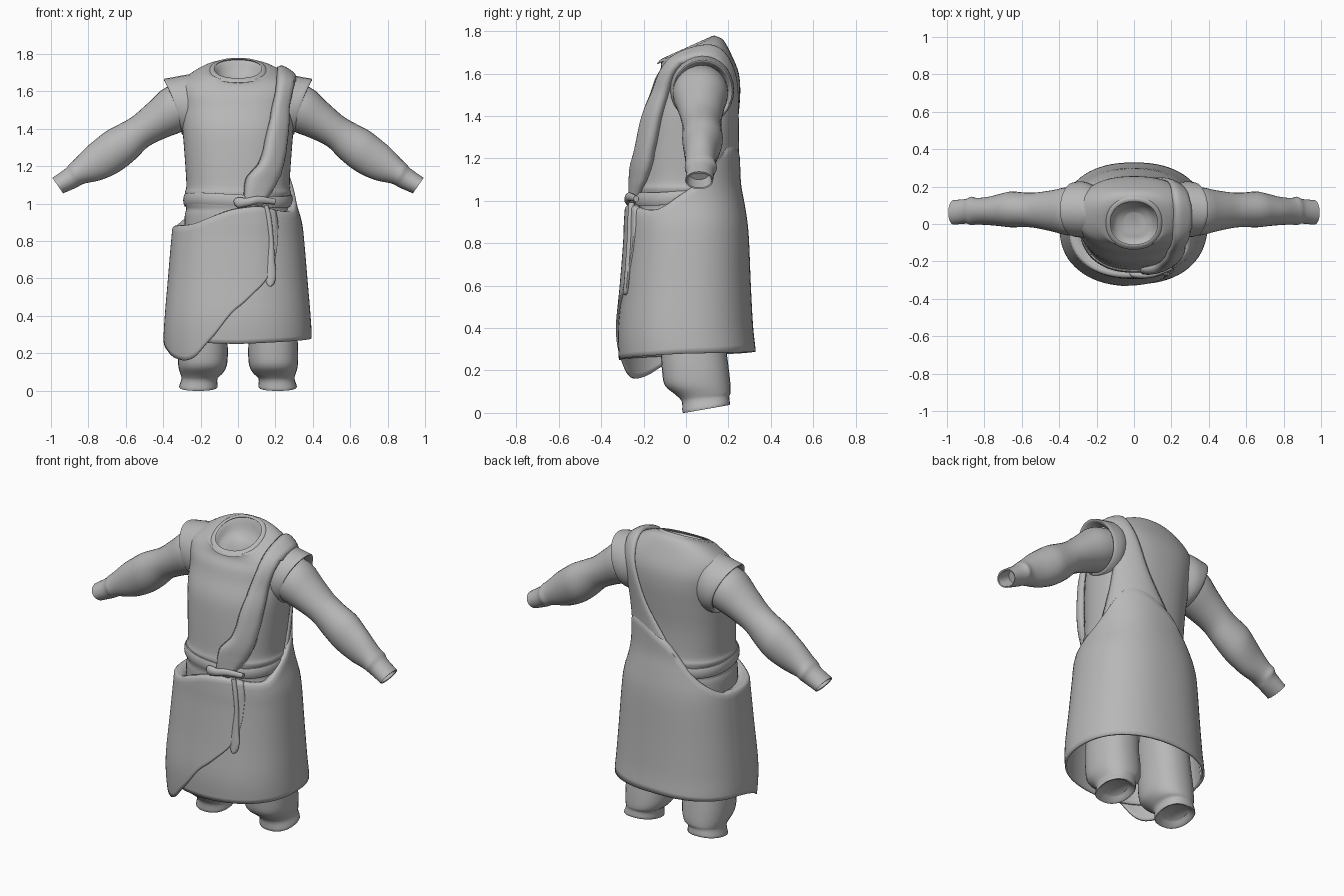
import bpy, math
from mathutils import Vector
from mathutils.bvhtree import BVHTree

if "Cube" in bpy.data.objects:
    bpy.data.objects.remove(bpy.data.objects["Cube"])

cloth = bpy.data.materials.new("grey_cloth")
cloth.diffuse_color = (0.48, 0.48, 0.48, 1)
cloth.use_nodes = True
cloth.node_tree.nodes["Principled BSDF"].inputs["Base Color"].default_value = cloth.diffuse_color


def smooth(rows, k=4):
    """Catmull-Rom resampling of a list of equal-length tuples."""
    out = []
    for i in range(len(rows) - 1):
        a, b, c, d = (rows[min(max(i + j, 0), len(rows) - 1)] for j in (-1, 0, 1, 2))
        for s in range(k):
            t = s / k
            out.append(tuple(q + .5 * t * (r - p + t * (2*p - 5*q + 4*r - w + t * (3*(q - r) + w - p)))
                             for p, q, r, w in zip(a, b, c, d)))
    return out + [tuple(rows[-1])]


def look(table, v):
    """Linear lookup in a table sorted by its first entry."""
    if v <= table[0][0]:
        return table[0][1:]
    for a, b in zip(table, table[1:]):
        if v <= b[0]:
            t = (v - a[0]) / (b[0] - a[0])
            return tuple(p + (q - p) * t for p, q in zip(a[1:], b[1:]))
    return table[-1][1:]


def oval(a, rx, ry, e=2.3):
    c, s = math.cos(a), math.sin(a)
    return (math.copysign(abs(c) ** (2 / e), c) * rx, math.copysign(abs(s) ** (2 / e), s) * ry)


def grid(name, rows, closed=True, cap0=False, cap1=False, thick=0, angle=50):
    """Skin a list of point rows; closed rows form a tube."""
    n = len(rows[0])
    faces = []
    for i in range(len(rows) - 1):
        for j in range(n if closed else n - 1):
            k = (j + 1) % n
            faces.append((i*n + j, i*n + k, (i+1)*n + k, (i+1)*n + j))
    if cap0:
        faces.append(tuple(reversed(range(n))))
    if cap1:
        faces.append(tuple(range((len(rows)-1)*n, len(rows)*n)))
    me = bpy.data.meshes.new(name)
    me.from_pydata([tuple(p) for r in rows for p in r], [], faces)
    me.materials.append(cloth)
    ob = bpy.data.objects.new(name, me)
    bpy.context.collection.objects.link(ob)
    if thick:
        m = ob.modifiers.new("thickness", 'SOLIDIFY')
        m.thickness, m.offset = thick, 0
    bpy.ops.object.select_all(action='DESELECT')
    ob.select_set(True)
    bpy.context.view_layer.objects.active = ob
    bpy.ops.object.shade_smooth_by_angle(angle=math.radians(angle))
    return ob


def turn(n):
    return [2 * math.pi * j / n for j in range(n)]


# Tunic body: z, half width, half depth, y centre, slope of the ring
body = [(.80, .285, .24, 0, 0), (.93, .285, .245, 0, 0), (.97, .277, .245, 0, 0), (1.0, .285, .25, 0, 0),
        (1.03, .276, .242, 0, 0), (1.06, .284, .243, 0, 0), (1.10, .276, .235, 0, 0), (1.25, .285, .23, .005, 0),
        (1.4, .297, .228, .02, 0), (1.51, .305, .212, .044, 0), (1.59, .315, .197, .052, .06),
        (1.655, .30, .168, .047, .2), (1.703, .22, .147, .03, .37), (1.717, .165, .135, .01, .43),
        (1.712, .14, .126, .005, .46), (1.70, .126, .116, .005, .45), (1.665, .10, .09, .01, .32),
        (1.645, .05, .05, .01, .1)]


def ring(z, rx, ry, cy, slope, n=56, cx=0, e=2.3):
    pts = [oval(a, rx, ry, e) for a in turn(n)]
    return [(cx + x, cy + y, z + slope * y) for x, y in pts]


rows = [ring(*r) for r in smooth(body, 4)]
tunic = grid("tunic_body", rows, cap1=True)
tree = BVHTree.FromPolygons([v.co for v in tunic.data.vertices],
                            [tuple(p.vertices) for p in tunic.data.polygons])

# Flat collar band around the neck opening
collar = []
for a in turn(48):
    sec = []
    for b in turn(8):
        x, y = oval(a, .14 + .014 * math.cos(b), .128 + .014 * math.cos(b), 2.2)
        sec.append((x, y + .005, 1.716 + .45 * y + .006 * math.sin(b) - .006 * math.cos(b)))
    collar.append(sec)
grid("collar", collar + collar[:1])

# Sleeves: top x, top z, bottom x, bottom z, y centre, half depth
arm = [(.25, 1.65, .22, 1.42, .065, .13), (.385, 1.622, .31, 1.38, .068, .13),
       (.47, 1.548, .39, 1.35, .07, .112), (.555, 1.472, .48, 1.305, .073, .096),
       (.62, 1.432, .54, 1.245, .076, .092), (.70, 1.39, .61, 1.187, .078, .096),
       (.755, 1.348, .67, 1.152, .075, .087), (.81, 1.302, .74, 1.124, .07, .076),
       (.87, 1.24, .81, 1.11, .068, .071), (.90, 1.212, .84, 1.10, .07, .076),
       (.925, 1.185, .865, 1.085, .068, .066), (.993, 1.138, .935, 1.055, .062, .066)]
cuff = [(.987, 1.13, .935, 1.062, .062, .06), (.92, 1.17, .87, 1.10, .062, .05)]
# Short over-sleeve covering the shoulder
cap = [(.18, 1.70, .21, 1.36, .07, .12), (.27, 1.69, .265, 1.36, .075, .148),
       (.35, 1.675, .287, 1.365, .078, .148), (.392, 1.668, .30, 1.37, .078, .142),
       (.39, 1.655, .30, 1.38, .078, .134), (.34, 1.64, .28, 1.39, .075, .12)]


def hoop(r, side, bend=0, n=28):
    tx, tz, bx, bz, cy, ry = r
    pts = []
    for a in turn(n):
        u, w = math.sin(a) * .5 + .5, math.cos(a)
        x = bx + (tx - bx) * u - bend * w * w
        pts.append((side * x, cy + ry * w, bz + (tz - bz) * u))
    return pts


for side, word in ((-1, "right"), (1, "left")):
    rows = [hoop(r, side) for r in smooth(arm, 3)] + [hoop(r, side) for r in cuff]
    grid(word + "_sleeve", rows[::side], cap0=side < 0, cap1=side > 0)
    rows = [hoop(r, side, .015) for r in smooth(cap, 3)]
    grid(word + "_shoulder_cap", rows[::side])
    # Trouser leg gathered at the ankle
    leg = [(.60, .13, .15, .03, 0, .16), (.32, .13, .155, .035, 0, .185), (.2, .134, .158, .045, 0, .188),
           (.13, .129, .155, .055, 0, .19), (.09, .112, .13, .08, .03, .196),
           (.065, .096, .112, .092, .1, .206), (.022, .103, .112, .095, .17, .212),
           (.022, .09, .098, .095, .17, .212), (.045, .07, .07, .095, .17, .212)]
    rows = [ring(z, rx, ry, cy, sl, 28, side * cx) for z, rx, ry, cy, sl, cx in smooth(leg, 3)]
    grid(word + "_trouser_leg", rows[::-1], cap0=True)

# Wrapped skirt: z, half width, half depth, y centre
skirt = smooth([(.14, .378, .308, .008), (.27, .388, .318, .006), (.4, .382, .313, -.002), (.6, .365, .298, .002),
                (.8, .348, .286, .006), (.9, .336, .28, .004), (1.0, .308, .268, 0),
                (1.1, .295, .25, .002), (1.28, .297, .24, .01), (1.4, .30, .235, .02)], 6)


def wrap(a, z, off=0):
    rx, ry, cy = look(skirt, z)
    x, y = oval(a, rx + off, ry + off)
    return (x, y + cy, z)


top_edge = smooth([(-210, .90), (-195, .87), (-150, .87), (-130, .88), (-110, .92), (-90, .96), (-70, .97), (-50, .95),
                   (-25, .95), (0, 1.03), (20, 1.12), (45, 1.24), (70, 1.24), (95, 1.16), (110, 1.08),
                   (130, .97), (150, .90), (165, .87)], 4)
hem = [(-180, .27), (-90, .25), (0, .28), (90, .29), (180, .27)]
# Rolled rim turning in towards the waist: inset, drop
rim = [(.006, -.007), (.016, -.009), (.03, -.004), (.05, .008), (.075, .03)]


def drape(name, angles, hem_table, off, closed, fade=None):
    rows = []
    for i in range(29 + len(rim)):
        t = min(i, 28) / 28
        tuck, drop = rim[i - 29] if i > 28 else (0, 0)
        row = []
        for d in angles:
            hi, lo = look(top_edge, d)[0], look(hem_table, d)[0]
            o = look(fade, d)[0] if fade else off
            x, y, z = wrap(math.radians(d), lo + (hi - lo) * t, o - tuck)
            row.append((x, y, z - drop))
        rows.append(row)
    grid(name, rows, closed, thick=.012)


drape("wrapped_skirt", [-180 + 5 * j for j in range(72)], hem, 0, True)

# Overlapping front flap with a diagonal lower edge, merging into the skirt at the side
flap_hem = smooth([(-210, .285), (-185, .27), (-165, .23), (-148, .18), (-133, .162), (-122, .185), (-112, .25),
                   (-104, .31), (-94, .41), (-83, .50), (-70, .59), (-62, .68), (-58, .76), (-54, .92)], 4)
drape("front_flap", [-208 + 3 * j for j in range(52)], flap_hem, .01, False,
      [(-208, -.006), (-165, .008), (-150, .011), (-75, .011), (-55, .006)])

# Shoulder sash: left edge xyz, right edge xyz, bulge
sash = [(.035, -.26, 1.0, .125, -.25, .985, .02), (.045, -.25, 1.13, .23, -.2, 1.13, .04),
        (.125, -.24, 1.23, .265, -.17, 1.25, .042), (.17, -.21, 1.4, .285, -.14, 1.4, .036),
        (.205, -.16, 1.55, .295, -.1, 1.55, .032), (.22, -.08, 1.68, .32, -.04, 1.66, .03),
        (.22, .05, 1.73, .34, .06, 1.70, .025), (.21, .16, 1.72, .33, .16, 1.68, .02),
        (.18, .24, 1.58, .31, .2, 1.55, .015), (.10, .25, 1.38, .30, .16, 1.36, .012),
        (-.02, .25, 1.20, .29, .1, 1.2, .012), (-.12, .25, 1.06, .29, .05, 1.08, .01)]
rows = []
for r in smooth(sash, 5):
    p, q = Vector(r[:3]), Vector(r[3:6])
    row = []
    for j in range(13):
        u = j / 12
        co, nor, _, _ = tree.find_nearest(p.lerp(q, u))
        out = Vector((co.x, co.y - .05, (co.z - 1.4) * .3)).normalized()
        if nor.dot(out) < 0:
            nor = -nor
        row.append(co + nor * (.002 + r[6] * (1 - abs(2 * u - 1) ** 4) ** .6))
    rows.append(row)
grid("shoulder_sash", rows, False, thick=.01, angle=70)

# Soft waist belt
belt = []
for a in turn(64):
    sec = []
    for b in turn(10):
        x, y = oval(a, .283 + .01 * math.cos(b), .25 + .01 * math.cos(b))
        sec.append((x, y, 1.018 + .032 * math.sin(b) + .01 * math.sin(a * 2)))
    belt.append(sec)
grid("waist_belt", belt + belt[:1])


def cord(name, path):
    """Flattened cord: x, y, z, half width, half depth."""
    pts = smooth(path, 4)
    rows = []
    for i, p in enumerate(pts):
        a, b = pts[max(i - 1, 0)], pts[min(i + 1, len(pts) - 1)]
        d = Vector((b[0] - a[0], 0, b[2] - a[2])).normalized()
        rows.append([(p[0] + d.z * p[3] * math.cos(t), p[1] + p[4] * math.sin(t),
                      p[2] - d.x * p[3] * math.cos(t)) for t in turn(12)])
    grid(name, rows, cap0=True, cap1=True)


# Belt knot and hanging tail
cord("belt_knot", [(-.02, -.262, 1.0, .012, .012), (0, -.27, 1.005, .028, .018), (.05, -.273, 1.008, .022, .018),
                   (.11, -.268, 1.02, .02, .015), (.2, -.235, 1.01, .015, .012)])
tail = []
for x, z, w in ((.15, .99, .012), (.165, .92, .014), (.178, .8, .013), (.175, .7, .022), (.174, .62, .03),
                (.172, .575, .022), (.17, .558, .006)):
    a = -math.radians(62)
    tail.append((x, wrap(a, z)[1] - .015, z, w, .014))
cord("belt_tail", tail)
